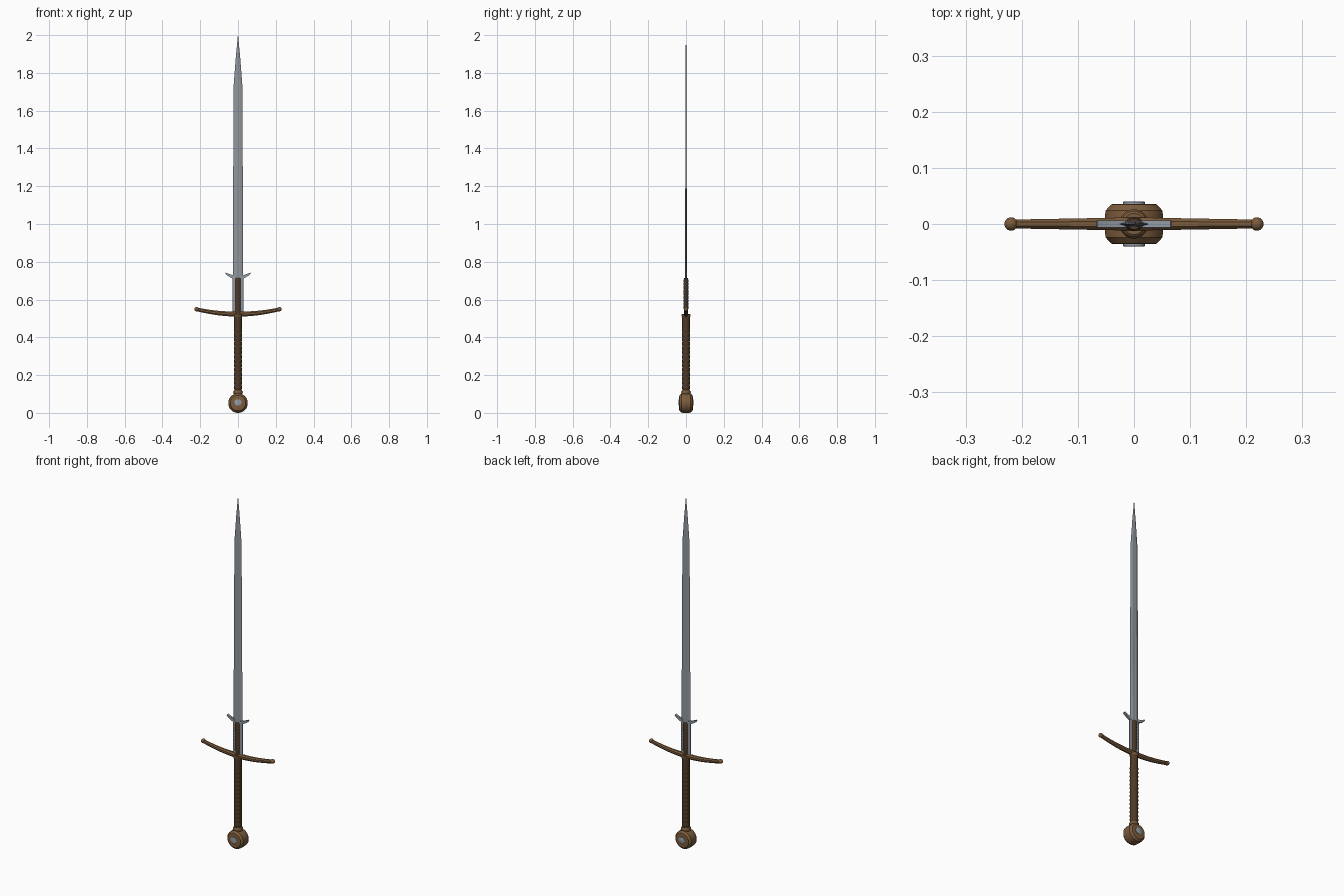
import bpy, bmesh, math

if "Cube" in bpy.data.objects:
    bpy.data.objects.remove(bpy.data.objects["Cube"])


def material(name, col):
    m = bpy.data.materials.new(name)
    m.diffuse_color = (*col, 1)
    m.use_nodes = True
    m.node_tree.nodes["Principled BSDF"].inputs["Base Color"].default_value = m.diffuse_color
    return m


STEEL = material("blade_steel", (0.285, 0.31, 0.34))
FITTING = material("bluish_steel", (0.30, 0.34, 0.385))
BRONZE = material("brown_bronze", (0.20, 0.106, 0.045))
LEATHER = material("dark_leather", (0.075, 0.042, 0.02))


def loft(name, rings, mat, smooth=None):
    """Skin a list of equal-length point rings and close both ends."""
    bm = bmesh.new()
    vs = [[bm.verts.new(p) for p in r] for r in rings]
    n = len(rings[0])
    for a, b in zip(vs, vs[1:]):
        for i in range(n):
            j = (i + 1) % n
            bm.faces.new((a[i], a[j], b[j], b[i]))
    bm.faces.new(vs[0][::-1])
    bm.faces.new(vs[-1])
    bmesh.ops.recalc_face_normals(bm, faces=bm.faces[:])
    me = bpy.data.meshes.new(name)
    bm.to_mesh(me)
    bm.free()
    me.materials.append(mat)
    ob = bpy.data.objects.new(name, me)
    bpy.context.collection.objects.link(ob)
    if smooth:
        bpy.ops.object.select_all(action='DESELECT')
        ob.select_set(True)
        bpy.context.view_layer.objects.active = ob
        bpy.ops.object.shade_smooth_by_angle(angle=math.radians(smooth))
    return ob


def circle(rx, ry, n):
    return [(rx * math.cos(math.tau * (i + .5) / n), ry * math.sin(math.tau * (i + .5) / n)) for i in range(n)]


def upright(name, profile, mat, n=16, squash=1.0, smooth=40):
    """Lathe (radius, z) around the z axis."""
    return loft(name, [[(x, y, z) for x, y in circle(r, r * squash, n)] for r, z in profile], mat, smooth)


def wheel(name, profile, zc, mat, n=24, squash=1.0):
    """Lathe (radius, y) around a y-directed axis at height zc."""
    return loft(name, [[(x, y, zc + z) for x, z in circle(r, r * squash, n)] for r, y in profile], mat, 30)


# Wheel pommel with a steel disc on each face
PZ = 0.052
wheel("pommel", [(.034, -.036), (.041, -.035), (.051, -.024), (.052, -.016), (.052, .016),
                 (.051, .024), (.041, .035), (.034, .036)], PZ, BRONZE)
for s, side in ((-1, "front"), (1, "back")):
    wheel("pommel_disc_" + side, [(.020, s * .033), (.020, s * .039), (.018, s * .040)], PZ + .003, FITTING, 16, .85)
upright("pommel_neck", [(.019, .095), (.025, .103), (.026, .112), (.021, .120)], BRONZE)

# Grip with wrapped ribs on the lower part
profile = [(.020, .117)]
for k in range(14):
    z = .125 + k * .023
    profile += [(.0196, z), (.0218, z + .006), (.0218, z + .015)]
profile += [(.0205, .447), (.021, .455), (.0215, .505), (.0215, .512)]
upright("grip", profile, LEATHER)
upright("grip_collar", [(.0215, .508), (.0235, .511), (.0235, .520), (.019, .524)], BRONZE)

# Curved crossguard, tapering octagonal bar
rings = []
for i in range(17):
    t = i / 8 - 1
    x, z = .218 * t, .523 + .025 * t * t
    hy, hz = .012 - .004 * abs(t), .014 - .004 * abs(t)
    slope = math.atan(2 * .025 * t / .218)
    rings.append([(x - b * math.sin(slope), a, z + b * math.cos(slope)) for a, b in circle(hy * 1.06, hz * 1.06, 8)])
loft("crossguard", rings, BRONZE)
for s, side in ((-1, "left"), (1, "right")):
    prof = [(max(.0003, .012 * math.sin(math.pi * k / 10)), .549 - .012 * math.cos(math.pi * k / 10))
            for k in range(11)]
    ball = upright("guard_knob_" + side, prof, BRONZE, 16)
    ball.location.x = s * .219


# Blade: bevelled edges and a shallow central fuller running out part way
def section(w, t, f, z):
    right = [(w, 0), (.45 * w, t), (.2 * w, t), (0, f)]
    top = right + [(-x, y) for x, y in right[2:0:-1]] + [(-w, 0)]
    return [(x, y, z) for x, y in top + [(x, -y) for x, y in top[-2:0:-1]]]


loft("blade", [section(.0275, .005, .0035, .70), section(.0265, .0042, .003, 1.15),
               section(.0255, .0036, .0034, 1.25), section(.0225, .0031, .0031, 1.74),
               section(.0118, .0025, .0025, 1.88), section(.0006, .0004, .0004, 2.0)], STEEL)

# Ricasso: blunt steel plate with a leather wrap along its middle
loft("ricasso", [[(x * .029, y * .005, z) for x, y in
                  ((-1, -.6), (-.85, -1), (.85, -1), (1, -.6), (1, .6), (.85, 1), (-.85, 1), (-1, .6))]
                 for z in (.53, .712)], STEEL)
profile = [(.015, .53)]
for k in range(9):
    z = .55 + k * .0175
    profile += [(.0148, z), (.0160, z + .005), (.0160, z + .012)]
profile += [(.0145, .709), (.012, .714)]
upright("ricasso_wrap", profile, LEATHER, 12, .82)

# Parrying lugs: flat-sided spikes swept outwards and up
for s, side in ((-1, "left"), (1, "right")):
    path = [(.018, .717, .008), (.030, .721, .0075), (.046, .728, .006), (.058, .734, .005), (.066, .740, .003)]
    loft("parrying_lug_" + side,
         [[(s * (x - .4 * b), a, z + b) for a, b in ((-.006, -h), (.006, -h), (.006, h), (-.006, h))]
          for x, z, h in path], FITTING)
